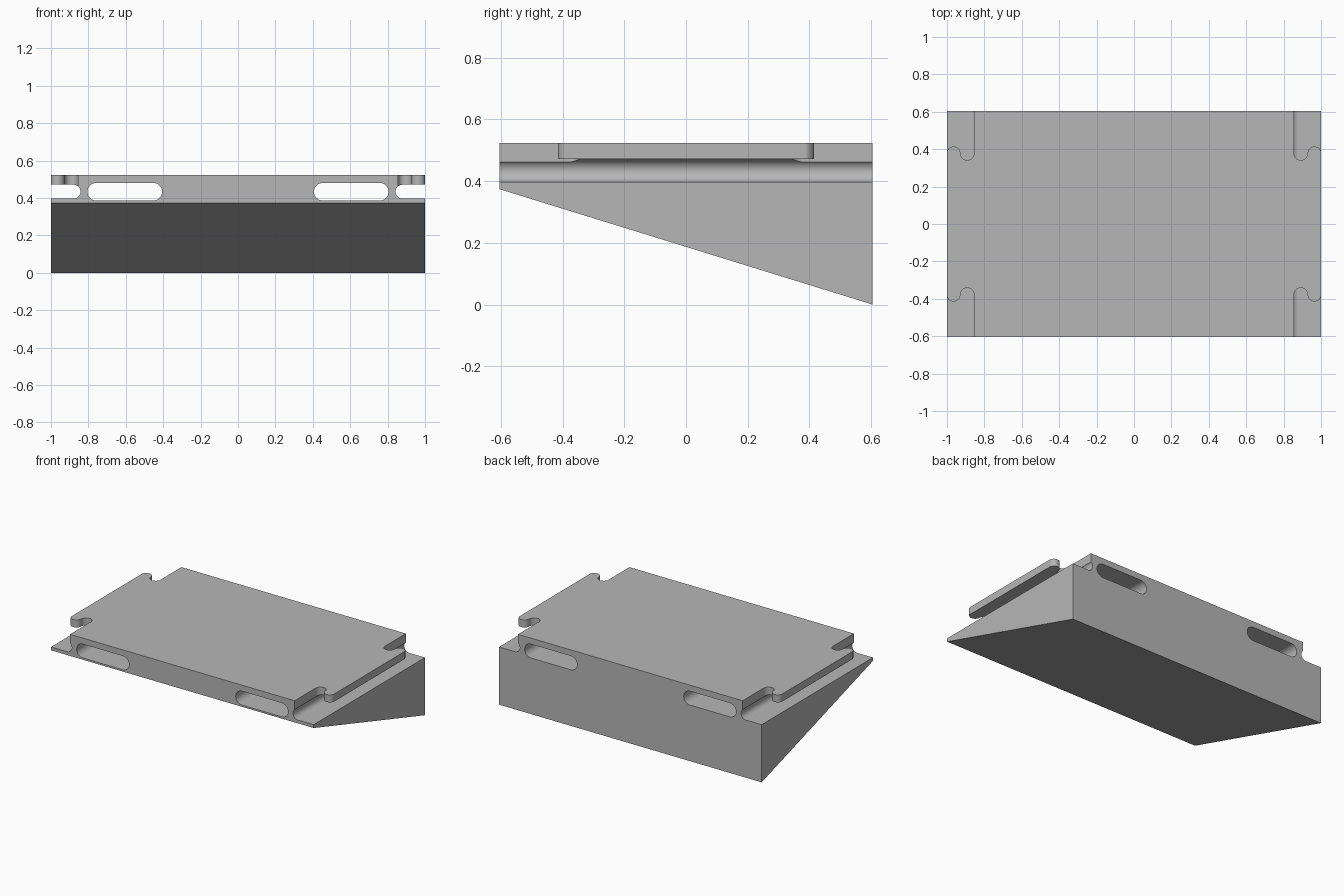
import bpy
import bmesh
from math import sin, cos, radians
from mathutils import Vector

cube = bpy.data.objects.get("Cube")
if cube:
    bpy.data.objects.remove(cube, do_unlink=True)

HALF_X, HALF_Y = 1.0, 0.605
TOP, FRONT_LOW = 0.523, 0.374

grey = bpy.data.materials.new("plain grey")
grey.use_nodes = True
colour = (0.47, 0.47, 0.47, 1)
grey.diffuse_color = colour
grey.node_tree.nodes["Principled BSDF"].inputs["Base Color"].default_value = colour


def arc(cx, cy, r, start, end, steps=16):
    """Points on a circular arc, angles in degrees."""
    angles = [radians(start + (end - start) * i / steps) for i in range(steps + 1)]
    return [(cx + r * cos(a), cy + r * sin(a)) for a in angles]


def prism(name, outline, place, direction):
    """Extrude a 2D outline, placed in space by a function, along a direction."""
    bm = bmesh.new()
    face = bm.faces.new([bm.verts.new(place(u, v)) for u, v in outline])
    ext = bmesh.ops.extrude_face_region(bm, geom=[face])
    moved = [g for g in ext["geom"] if isinstance(g, bmesh.types.BMVert)]
    bmesh.ops.translate(bm, verts=moved, vec=Vector(direction))
    bmesh.ops.recalc_face_normals(bm, faces=bm.faces)
    mesh = bpy.data.meshes.new(name)
    bm.to_mesh(mesh)
    bm.free()
    mesh.materials.append(grey)
    obj = bpy.data.objects.new(name, mesh)
    bpy.context.collection.objects.link(obj)
    return obj


def slot(name, x0, x1, z0, z1):
    """Round-ended cutter running through the body from front to back."""
    r, zc = (z1 - z0) / 2, (z0 + z1) / 2
    outline = arc(x0 + r, zc, r, 90, 270) + arc(x1 - r, zc, r, -90, 90)
    return prism(name, outline, lambda u, v: (u, -0.8, v), (0, 1.6, 0))


# Wedge body: level top, sloping underside
profile = [(-HALF_Y, FRONT_LOW), (HALF_Y, 0), (HALF_Y, TOP), (-HALF_Y, TOP)]
body = prism("wedge_body", profile, lambda u, v: (-HALF_X, u, v), (2 * HALF_X, 0, 0))

# Corner notch outline: straight inner edge, hooked end on the side lip
r, inner, hook_y = 0.0365, 0.855, 0.378
notch = [(1.1, 0.8), (inner, 0.8)]
notch += arc(inner + r, hook_y, r, 180, 360)
notch += arc(inner + 3 * r, hook_y, r, 180, 0)[1:]
notch += [(1.1, hook_y)]

cutters = []
for side in (-1, 1):
    # Through slot, and groove open to the side under the lip
    for x0, x1, z0, z1 in ((0.406, 0.805, 0.386, 0.481), (0.842, 1.3, 0.397, 0.471)):
        a, b = sorted((side * x0, side * x1))
        cutters.append(slot("slot_cutter", a, b, z0, z1))
    for end in (-1, 1):
        cutters.append(prism("notch_cutter", notch,
                             lambda u, v: (side * u, end * v, 0.434), (0, 0, 0.3)))

bpy.ops.object.select_all(action="DESELECT")
bpy.context.view_layer.objects.active = body
body.select_set(True)
for cutter in cutters:
    cutter.hide_render = True
    mod = body.modifiers.new("cut", "BOOLEAN")
    mod.operation = "DIFFERENCE"
    mod.solver = "EXACT"
    mod.object = cutter
    bpy.ops.object.modifier_apply(modifier=mod.name)
    bpy.data.objects.remove(cutter, do_unlink=True)

# Smooth the rounded walls, keep flat faces flat
bpy.ops.object.shade_smooth_by_angle(angle=radians(30))
weighted = body.modifiers.new("even shading", "WEIGHTED_NORMAL")
weighted.keep_sharp = True
